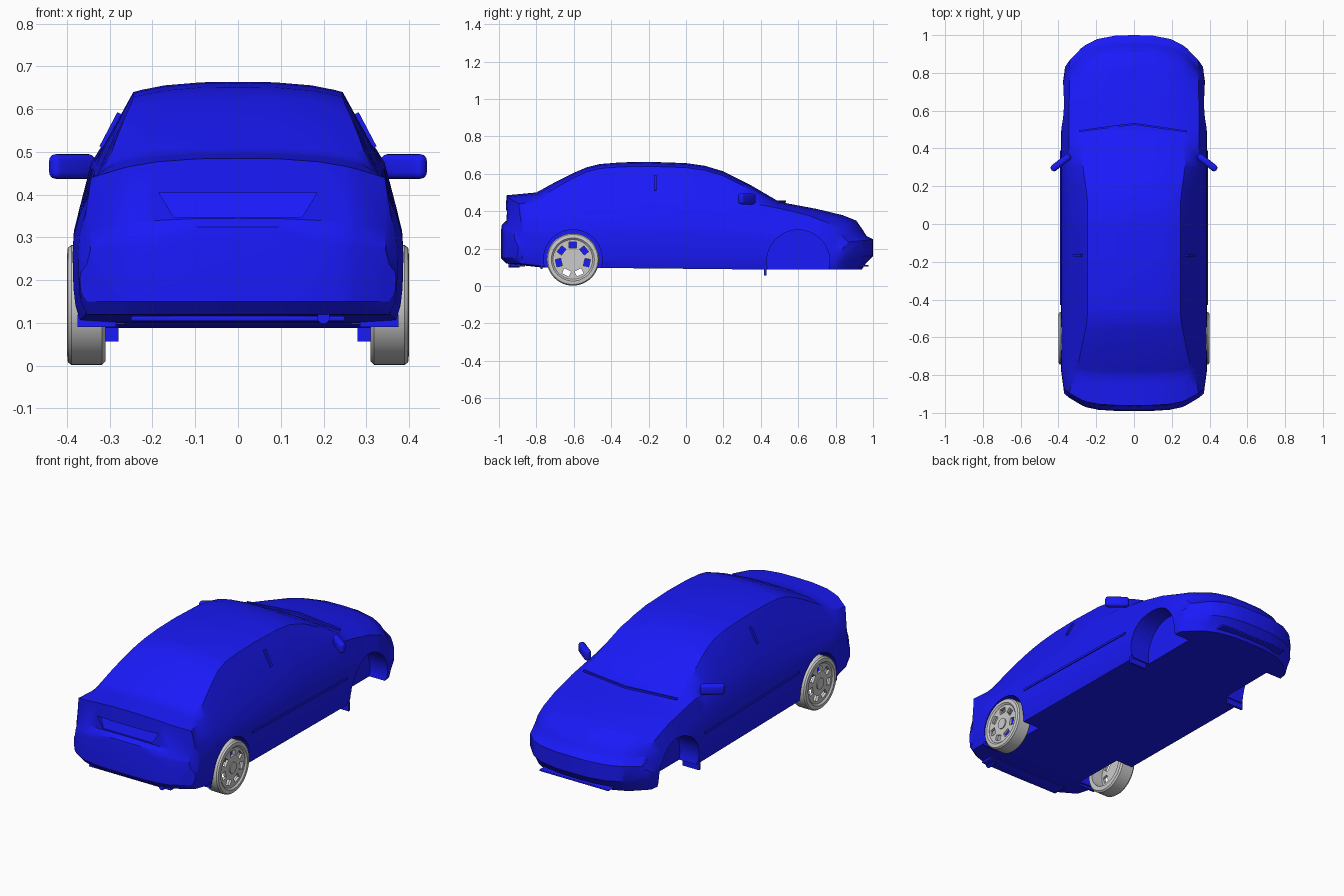
import bpy, bmesh, math
from mathutils import Vector

if "Cube" in bpy.data.objects:
    bpy.data.objects.remove(bpy.data.objects["Cube"])

blue = bpy.data.materials.new("blue_paint")
blue.diffuse_color = (0.01, 0.01, 0.95, 1)
blue.use_nodes = True
blue.node_tree.nodes["Principled BSDF"].inputs["Base Color"].default_value = blue.diffuse_color


def activate(ob):
    bpy.ops.object.select_all(action='DESELECT')
    ob.select_set(True)
    bpy.context.view_layer.objects.active = ob


def finish(ob, name, mat=None, angle=32):
    ob.name = name
    if mat:
        ob.data.materials.append(mat)
    activate(ob)
    bpy.ops.object.shade_smooth_by_angle(angle=math.radians(angle))
    return ob


def from_bmesh(bm, name):
    bmesh.ops.recalc_face_normals(bm, faces=bm.faces[:])
    me = bpy.data.meshes.new(name)
    bm.to_mesh(me)
    bm.free()
    ob = bpy.data.objects.new(name, me)
    bpy.context.collection.objects.link(ob)
    return ob


def apply_all(ob):
    activate(ob)
    for m in list(ob.modifiers):
        bpy.ops.object.modifier_apply(modifier=m.name)


def cut(ob, cutter):
    cutter.hide_render = True
    m = ob.modifiers.new("cut", 'BOOLEAN')
    m.object, m.operation, m.solver = cutter, 'DIFFERENCE', 'EXACT'
    apply_all(ob)
    bpy.data.objects.remove(cutter)


def box(name, loc, dims, rot=(0, 0, 0), mat=None, bevel=0):
    bpy.ops.mesh.primitive_cube_add(size=1, location=loc, rotation=rot)
    ob = bpy.context.object
    ob.scale = dims
    bpy.ops.object.transform_apply(location=False, rotation=False, scale=True)
    if bevel:
        m = ob.modifiers.new("bevel", 'BEVEL')
        m.width, m.segments = bevel, 4
        apply_all(ob)
    return finish(ob, name, mat)


def bar(name, a, b, thick, mat):
    a, b = Vector(a), Vector(b)
    d = b - a
    return box(name, (a + b) / 2, (thick, thick, d.length), d.to_track_quat('Z', 'Y').to_euler(), mat)


def disc(name, x, y, z, r, depth, sides=48):
    bpy.ops.mesh.primitive_cylinder_add(vertices=sides, radius=r, depth=depth,
                                        location=(x, y, z), rotation=(0, math.pi / 2, 0))
    bpy.context.object.name = name
    return bpy.context.object


def lerp(curve, y):
    for (a, u), (b, v) in zip(curve, curve[1:]):
        if y <= b:
            return u + (v - u) * max(0, y - a) / (b - a)
    return curve[-1][1]


# Body curves along the length: (y, value)
top = [(-.99, .29), (-.985, .325), (-.965, .345), (-.96, .485), (-.8, .50), (-.7, .555), (-.6, .605),
       (-.53, .635), (-.46, .652), (-.35, .661), (-.2, .664), (0, .657), (.1, .643), (.2, .613),
       (.35, .537), (.49, .455), (.54, .442), (.7, .412), (.84, .378), (.91, .35), (.945, .30), (.965, .268), (1, .25)]
bottom = [(-.99, .15), (-.96, .12), (-.78, .10), (.4, .088), (.94, .088), (.965, .125), (1, .16)]
shoulder_z = [(-.99, .27), (-.965, .32), (-.96, .44), (-.8, .45), (0, .475), (.3, .452),
              (.5, .415), (.7, .38), (.84, .342), (.91, .31), (.945, .275), (1, .235)]
shoulder_x = [(-.99, .345), (-.965, .345), (-.9, .325), (0, .343), (.5, .345), (1, .34)]
roof_x = [(-.99, .27), (-.78, .30), (-.5, .245), (.12, .245), (.48, .295), (1, .28)]
width = [(-.99, .37), (-.85, .387), (.8, .387), (1, .365)]


def half_section(y):
    zt, zb, sz, sx, rx, w = (lerp(c, y) for c in (top, bottom, shoulder_z, shoulder_x, roof_x, width))
    drop = min(.024, (zt - sz) * .6)
    fr = (0, .35, .7, .92, 1)
    pts = [(f * rx, zb) for f in fr] + [(w - .018, zb)]
    pts += [(x, zb + t * (sz - zb)) for x, t in
            ((w - .007, .1), (w - .002, .22), (w, .45), (w - .003, .58), (w - .016, .72))]
    pts += [(sx, sz)] + [(f * rx, zt - drop * f ** 3) for f in fr[::-1]]
    out = []
    for x, z in pts:
        k = abs(x) / .385
        if y > .5:
            yy = y - .2 * k ** 3.3 * (y - .5) / .5
        else:
            yy = y + .11 * k ** 4 * max(0, -.5 - y) / .49
        out.append((x, yy, z))
    return out


# Body shell: lofted half, mirrored
ys = {round(-.95 + .1 * i, 3) for i in range(20)}
for c in (top, bottom, shoulder_z, width):
    ys |= {p[0] for p in c}
bm = bmesh.new()
rings = [[bm.verts.new(p) for p in half_section(y)] for y in sorted(ys)]
for a, b in zip(rings, rings[1:]):
    for i in range(len(a) - 1):
        bm.faces.new((a[i], a[i + 1], b[i + 1], b[i]))
for r in (rings[0], rings[-1]):
    n = len(r) - 1
    for i in range(5):
        bm.faces.new((r[i], r[i + 1], r[n - i - 1], r[n - i]) if i < 4 else r[4:n - 3])
body = from_bmesh(bm, "car_body")
m = body.modifiers.new("mirror", 'MIRROR')
m.use_mirror_merge, m.merge_threshold = True, .0005
apply_all(body)

# Wheel wells and number plate recess
for s in (-1, 1):
    cut(body, disc("front_well", s * .39, .6, .132, .168, .25))
    cut(body, disc("rear_well", s * .39, -.605, .145, .156, .25))
bm = bmesh.new()
bmesh.ops.create_cube(bm, size=1)
for v in bm.verts:
    hi = v.co.z > 0
    v.co = Vector((math.copysign(.185 if hi else .15, v.co.x),
                   -1.02 if v.co.y < 0 else (-.93 if hi else -.955), .405 if hi else .347))
cut(body, from_bmesh(bm, "plate_recess"))
finish(body, "car_body", blue)


def lathe_x(profile, s, y, z, n=48):
    bm = bmesh.new()
    rows = [[bm.verts.new((s * x, y + r * math.cos(2 * math.pi * k / n), z + r * math.sin(2 * math.pi * k / n)))
             for k in range(n)] for x, r in profile]
    for i in range(len(rows)):
        a, b = rows[i], rows[(i + 1) % len(rows)]
        for k in range(n):
            bm.faces.new((a[k], a[(k + 1) % n], b[(k + 1) % n], b[k]))
    return from_bmesh(bm, "ring")


WY, WZ = -.605, .142
tyre = [(.31, .108), (.31, .132), (.318, .14), (.39, .14), (.398, .134), (.4, .115), (.392, .106)]
for s, side in ((-1, "left"), (1, "right")):
    # Rear wheel: tyre, rim with seven windows, hub
    finish(lathe_x(tyre, s, WY, WZ), side + "_tyre")
    rim = disc("rim", s * .384, WY, WZ, .109, .014)
    for k in range(7):
        a = math.pi / 2 + k * 2 * math.pi / 7
        cut(rim, box("window", (s * .384, WY + .077 * math.cos(a), WZ + .077 * math.sin(a)),
                     (.08, .03, .04), (a, 0, 0)))
    finish(rim, side + "_rim")
    finish(disc("hub", s * .387, WY, WZ, .03, .018, 24), side + "_hub")
    # Door mirror
    box(side + "_mirror", (s * .388, .325, .466), (.125, .036, .058), (0, 0, -s * math.radians(38)), blue, .016)
    # Side trim strip and sill step
    bar(side + "_trim", (s * .386, -.43, .27), (s * .386, .39, .25), .012, blue)
    # Door pillar strip
    bar(side + "_pillar", (s * .318, -.165, .51), (s * .276, -.165, .59), .014, blue)
    # Mud flaps
    box(side + "_front_flap", (s * .33, .424, .082), (.10, .012, .05), mat=blue)
    box(side + "_rear_flap", (s * .33, -.772, .105), (.09, .012, .03), mat=blue)

# Wipers
bar("left_wiper", (-.29, .492, .449), (.0, .53, .452), .01, blue)
bar("right_wiper", (0, .53, .452), (.28, .49, .452), .01, blue)

# Exhaust tip, chin lip and rear diffuser
ex = disc("exhaust", .2, -.92, .113, .015, .06, 16)
ex.rotation_euler = (math.pi / 2, 0, 0)
finish(ex, "exhaust", blue)
box("chin_lip", (0, .945, .108), (.42, .06, .01), mat=blue, bevel=.004)
box("rear_diffuser", (0, -.9, .11), (.5, .08, .012), mat=blue, bevel=.004)
